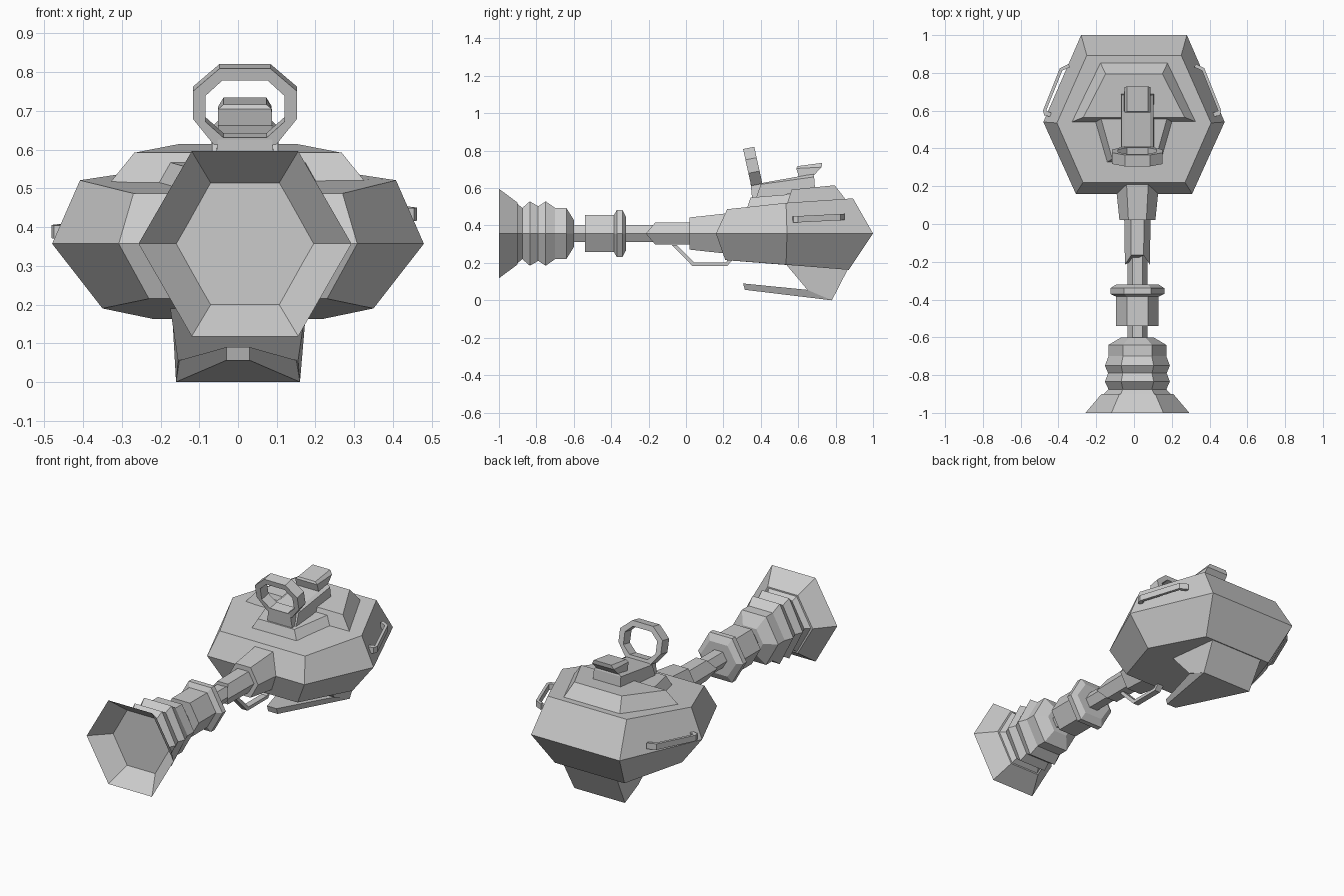
import bpy, bmesh
from math import cos, sin, pi

if "Cube" in bpy.data.objects:
    bpy.data.objects.remove(bpy.data.objects["Cube"])

CX, CZ = 0.018, 0.357   # barrel axis


def loft(name, rings, cap=True, closed=False):
    """Skin a list of equal-length point rings."""
    bm = bmesh.new()
    vs = [[bm.verts.new(p) for p in r] for r in rings]
    n = len(vs[0])
    pairs = list(zip(vs, vs[1:]))
    if closed:
        pairs.append((vs[-1], vs[0]))
    for a, b in pairs:
        for i in range(n):
            j = (i + 1) % n
            bm.faces.new((a[i], a[j], b[j], b[i]))
    if cap and not closed:
        bm.faces.new(vs[0])
        bm.faces.new(vs[-1])
    bmesh.ops.recalc_face_normals(bm, faces=bm.faces)
    me = bpy.data.meshes.new(name)
    bm.to_mesh(me)
    bm.free()
    ob = bpy.data.objects.new(name, me)
    bpy.context.collection.objects.link(ob)
    return ob


def hexring(y, rx, h, side_shift=0.0):
    """Flat-topped hexagon around the barrel axis."""
    out = []
    for k in range(6):
        a = k * pi / 3
        out.append((CX + rx * cos(a), y + (side_shift if k % 3 == 0 else 0),
                    CZ + h * sin(a) / sin(pi / 3)))
    return out


def turned(name, stations):
    return loft(name, [hexring(*s) for s in stations])


def sym(rows, cx=0.0):
    """Symmetric outline from (half width, y, z) rows."""
    return ([(cx + x, y, z) for x, y, z in rows] +
            [(cx - x, y, z) for x, y, z in reversed(rows)])


def prism(name, pts, d):
    return loft(name, [pts, [tuple(a + b for a, b in zip(p, d)) for p in pts]])


# Flared muzzle with recessed mouth, ribs and shoulder
turned("muzzle", [
    (-0.90, .19, .165), (-1.0, .275, .239), (-.875, .153, .137),
    (-.835, .172, .172), (-.79, .155, .146), (-.75, .172, .172),
    (-.70, .153, .137), (-.64, .153, .137), (-.60, .085, .073)])

# Barrel tube, collar, fore grip and receiver neck
turned("barrel_tube", [(-.62, .053, .045), (.2, .053, .045)])
turned("barrel_collar", [
    (-.54, .112, .099), (-.385, .112, .099), (-.37, .143, .126),
    (-.34, .143, .126), (-.32, .112, .088)])
turned("fore_grip", [(-.165, .066, .058, -.05), (.04, .070, .060)])
turned("receiver_neck", [(.02, .095, .086), (.24, .118, .110)])

# Trigger guard strip under the neck
guard = [(-.075, .295), (.035, .183), (.22, .183), (.265, .235),
         (.25, .245), (.212, .201), (.045, .201), (-.05, .295)]
prism("trigger_guard", [(CX - .018, y, z) for y, z in guard], (.036, 0, 0))

# Hexagonal main body
loft("body", [
    sym([(.23, .21, .215), (.35, .535, .19), (.22, .87, .163)]),
    sym([(.308, .16, CZ), (.48, .54, CZ), (.28, 1.0, CZ)]),
    sym([(.27, .22, .487), (.408, .535, .521), (.25, .893, .545)])])

# Raised deck on the roof, in two steps
loft("roof_deck", [
    sym([(.33, .54, .515), (.18, .857, .535)]),
    sym([(.268, .565, .592), (.15, .795, .615)])])
loft("front_deck", [
    sym([(.145, .325, .49), (.21, .56, .515)]),
    sym([(.115, .345, .55), (.175, .56, .567)])])

# Sight base and rear sight post
loft("sight_base", [
    sym([(.087, .37, .535), (.087, .69, .595)], CX),
    sym([(.085, .40, .62), (.085, .685, .66)], CX),
    sym([(.068, .41, .628), (.068, .68, .676)], CX)])
loft("rear_sight", [
    sym([(.070, .605, .655), (.070, .685, .67)], CX),
    sym([(.069, .59, .705), (.069, .725, .712)], CX),
    sym([(.055, .595, .717), (.055, .728, .735)], CX)])

# Leaning octagonal ring sight on a short foot
outer = [(.066, .815), (.134, .757), (.134, .685), (.08, .618)]
inner = [(.058, .785), (.102, .745), (.102, .678), (.056, .637)]


def ring_pts(prof, dy):
    return sym([(x, .305 + (.815 - z) * .22 + dy, z - dy * .0 + dy * .1 - .006 * (dy == 0))
                for x, z in prof], CX)


loft("ring_sight", [ring_pts(outer, 0), ring_pts(outer, .06),
                    ring_pts(inner, .06), ring_pts(inner, 0)], closed=True)
loft("ring_foot", [
    sym([(.08, .355, .53), (.08, .42, .54)], CX),
    sym([(.07, .345, .628), (.07, .405, .632)], CX)])

# Lower keel and its forward prong
loft("keel", [
    sym([(.178, .52, .21), (.17, .87, .175)]),
    sym([(.155, .65, .055), (.16, .78, .0)])])
loft("keel_prong", [
    sym([(.03, .305, .09), (.03, .315, .056)]),
    sym([(.155, .66, .055), (.16, .78, .0)])])

# Slim side rails, set at different heights left and right
rail = [(.41, .565), (.455, .575), (.462, .60), (.372, .825), (.325, .848),
        (.32, .83), (.36, .812), (.445, .60), (.41, .585)]
for name, s, dx, z0 in (("right_rail", 1, 0, .415), ("left_rail", -1, .02, .37)):
    prism(name, [(s * (x + dx), y, z0 + (y - .57) * .05) for x, y in rail],
          (0, 0, .034))
